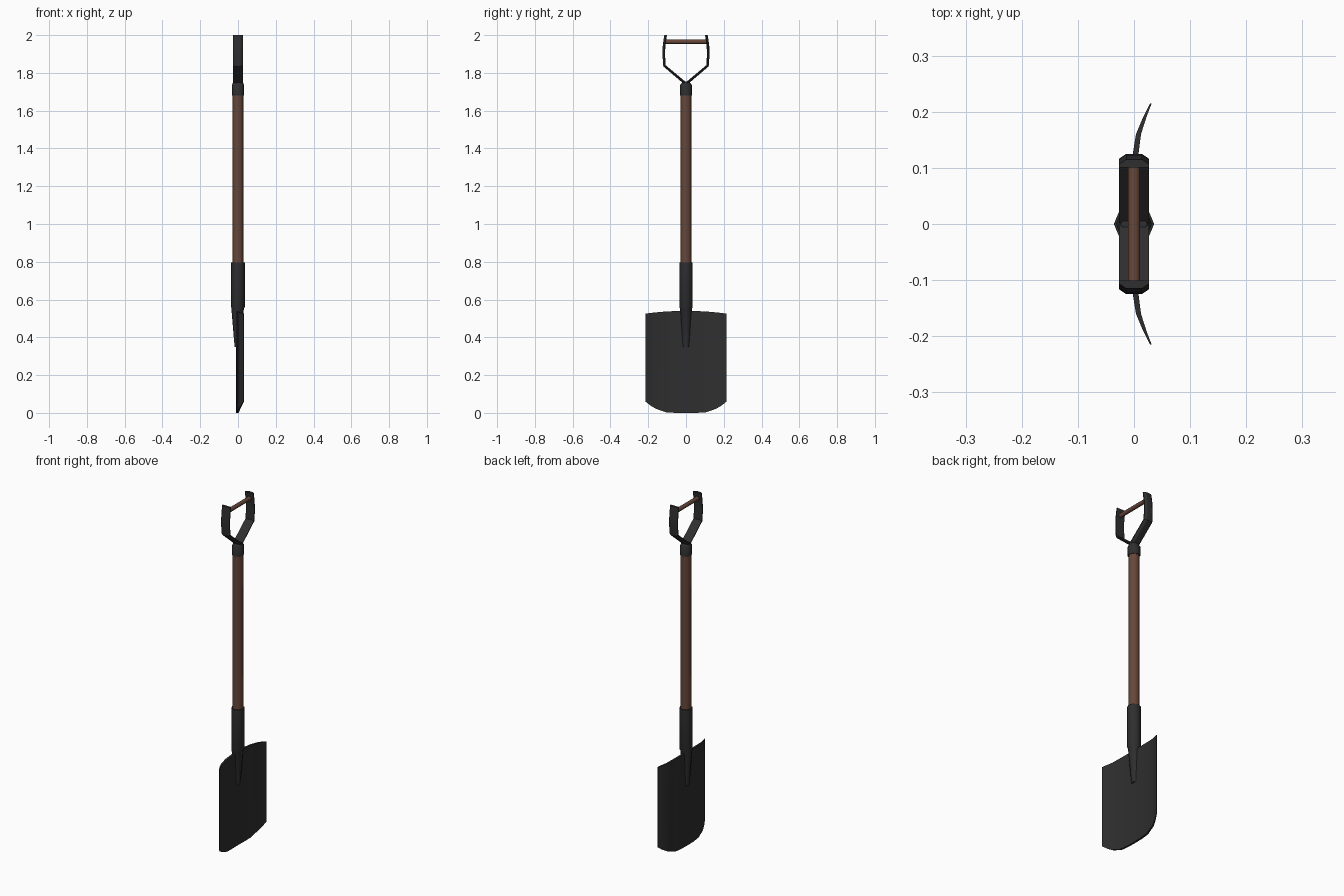
import bpy, bmesh, math
from mathutils import Vector

if "Cube" in bpy.data.objects:
    bpy.data.objects.remove(bpy.data.objects["Cube"])


def material(name, rgb):
    m = bpy.data.materials.new(name)
    m.diffuse_color = (*rgb, 1)
    m.use_nodes = True
    m.node_tree.nodes["Principled BSDF"].inputs["Base Color"].default_value = m.diffuse_color
    return m


METAL = material("dark_metal", (0.028, 0.028, 0.028))
WOOD = material("brown_wood", (0.135, 0.062, 0.041))


def loft(name, rings, mat, angle):
    """Skin a list of closed rings and cap both ends."""
    bm = bmesh.new()
    loops = [[bm.verts.new(p) for p in ring] for ring in rings]
    n = len(loops[0])
    for a, b in zip(loops, loops[1:]):
        for i in range(n):
            j = (i + 1) % n
            bm.faces.new((a[i], a[j], b[j], b[i]))
    bm.faces.new(loops[0][::-1])
    bm.faces.new(loops[-1])
    bmesh.ops.recalc_face_normals(bm, faces=bm.faces)
    me = bpy.data.meshes.new(name)
    bm.to_mesh(me)
    bm.free()
    me.materials.append(mat)
    ob = bpy.data.objects.new(name, me)
    bpy.context.collection.objects.link(ob)
    bpy.ops.object.select_all(action='DESELECT')
    bpy.context.view_layer.objects.active = ob
    ob.select_set(True)
    bpy.ops.object.shade_smooth_by_angle(angle=math.radians(angle))
    return ob


def ring(z, rx, ry=None, cx=0.0, sides=8):
    ry = ry or rx
    return [(cx + rx * math.cos(2 * math.pi * i / sides),
             ry * math.sin(2 * math.pi * i / sides), z) for i in range(sides)]


# Wooden shaft
loft("shaft", [ring(0.77, 0.029), ring(1.70, 0.029)], WOOD, 50)

# Metal socket, tapering down into the blade
loft("blade_socket", [ring(0.35, 0.014, 0.019, -0.004), ring(0.55, 0.033, 0.031, -0.002),
                      ring(0.56, 0.036, 0.035), ring(0.795, 0.036, 0.035)], METAL, 50)

# Metal collar under the grip
loft("grip_collar", [ring(1.68, 0.032), ring(1.735, 0.032), ring(1.755, 0.024, 0.016)], METAL, 50)

# Blade: (y, mid x, thickness, bottom z, top z), mirrored across y
half = [(0.0, -0.004, 0.011, 0.0, 0.54), (0.055, -0.003, 0.011, 0.0, 0.539),
        (0.105, 0.0, 0.011, 0.003, 0.537), (0.16, 0.008, 0.009, 0.022, 0.532),
        (0.19, 0.019, 0.006, 0.04, 0.529), (0.215, 0.03, 0.003, 0.06, 0.525)]
columns = [(-y, *r) for y, *r in half[:0:-1]] + half
loft("blade", [[(x - t / 2, y, lo), (x + t / 2, y, lo), (x + t / 2, y, hi), (x - t / 2, y, hi)]
               for y, x, t, lo, hi in columns], METAL, 35)

# Forked grip arms: chamfered strap swept along a side path
path = [(0.006, 1.748), (0.113, 1.838), (0.117, 1.90), (0.115, 1.945), (0.107, 2.0)]
profile = [(-0.027, -0.006), (0.027, -0.006), (0.027, -0.001),
           (0.014, 0.008), (-0.014, 0.008), (-0.027, -0.001)]
for side, label in ((1, "right"), (-1, "left")):
    rings = []
    for i, (y, z) in enumerate(path):
        p = Vector((y, z))
        d1 = (p - Vector(path[i - 1])).normalized() if i else None
        d2 = (Vector(path[i + 1]) - p).normalized() if i < len(path) - 1 else None
        t = ((d1 or d2) + (d2 or d1)).normalized()
        out = Vector((t.y, -t.x))
        if i == len(path) - 1:
            out = Vector((1, 0))
        rings.append([(x, side * (y + out.x * o), z + out.y * o) for x, o in profile])
    loft("grip_arm_" + label, rings, METAL, 30)

# Wooden crossbar
bar = [[(0.012 * math.cos(i * math.pi / 4 + math.pi / 8), y,
         1.965 + 0.012 * math.sin(i * math.pi / 4 + math.pi / 8)) for i in range(8)]
       for y in (-0.109, 0.109)]
loft("grip_bar", bar, WOOD, 50)
